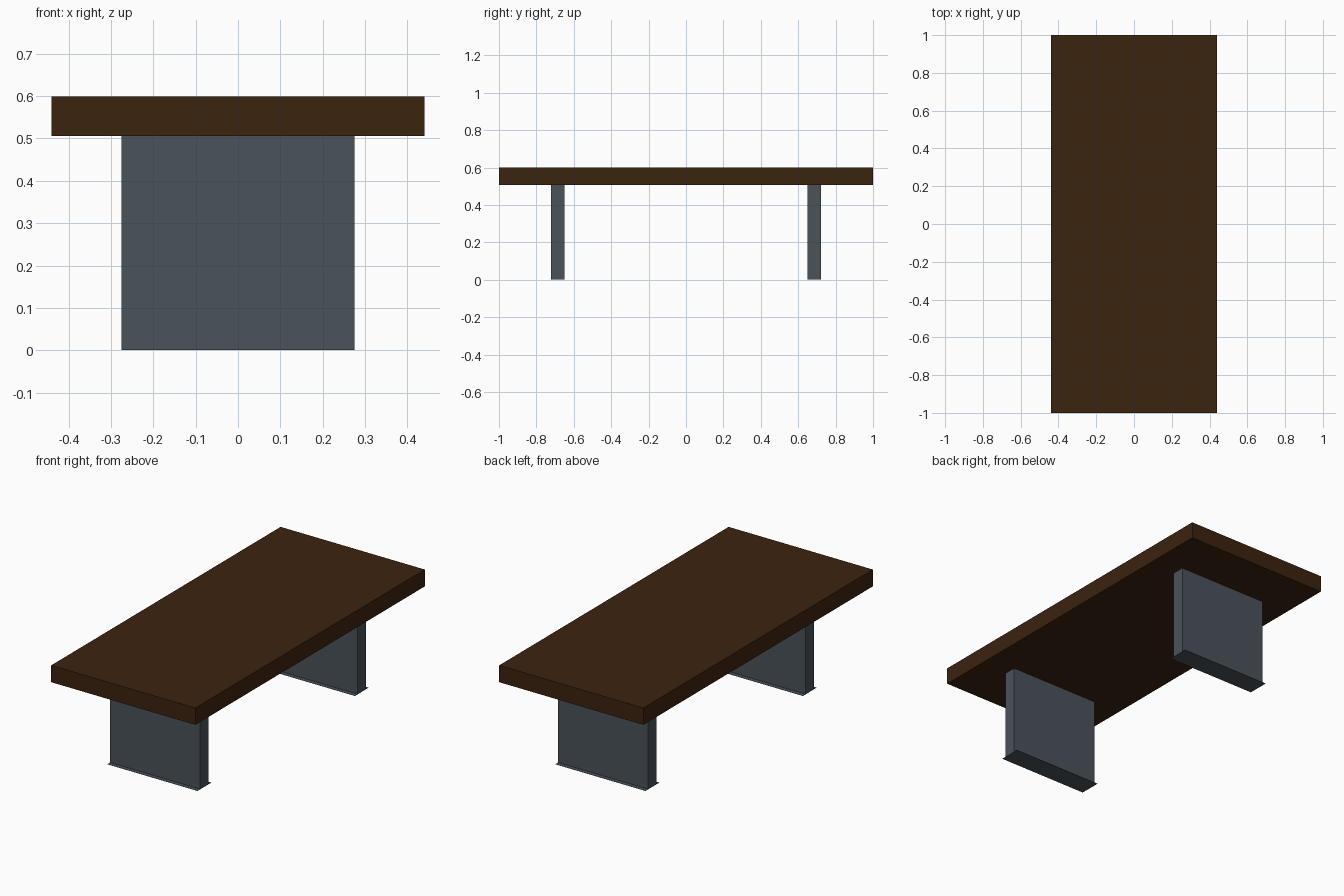
import bpy

if "Cube" in bpy.data.objects:
    bpy.data.objects.remove(bpy.data.objects["Cube"])


def material(name, rgb):
    m = bpy.data.materials.new(name)
    m.diffuse_color = (*rgb, 1.0)
    m.use_nodes = True
    m.node_tree.nodes["Principled BSDF"].inputs["Base Color"].default_value = m.diffuse_color
    return m


def box(name, lo, hi, mat):
    """Axis-aligned box between two corners."""
    centre = [(a + b) / 2 for a, b in zip(lo, hi)]
    bpy.ops.mesh.primitive_cube_add(size=1, location=centre)
    ob = bpy.context.object
    ob.name = name
    ob.scale = [b - a for a, b in zip(lo, hi)]
    bpy.ops.object.transform_apply(location=False, rotation=False, scale=True)
    ob.data.materials.append(mat)
    return ob


wood = material("dark wood", (0.045, 0.0168, 0.0048))
steel = material("slate grey metal", (0.0685, 0.0843, 0.102))

TOP_UNDER, TOP_Z = 0.506, 0.599
LEG_X, LEG_Y, LEG_T = 0.275, 0.686, 0.036
FOOT_T = 0.06

# Slab top
box("table_top", (-0.44, -1, TOP_UNDER), (0.44, 1, TOP_Z), wood)

# Panel legs, each on a paper-thin foot plate that is wider front to back
for name, side in (("front", -1), ("back", 1)):
    y = side * LEG_Y
    box(name + "_leg", (-LEG_X, y - LEG_T, 0.001), (LEG_X, y + LEG_T, TOP_UNDER), steel)
    box(name + "_foot_plate", (-LEG_X, y - FOOT_T, 0), (LEG_X, y + FOOT_T, 0.001), steel)
